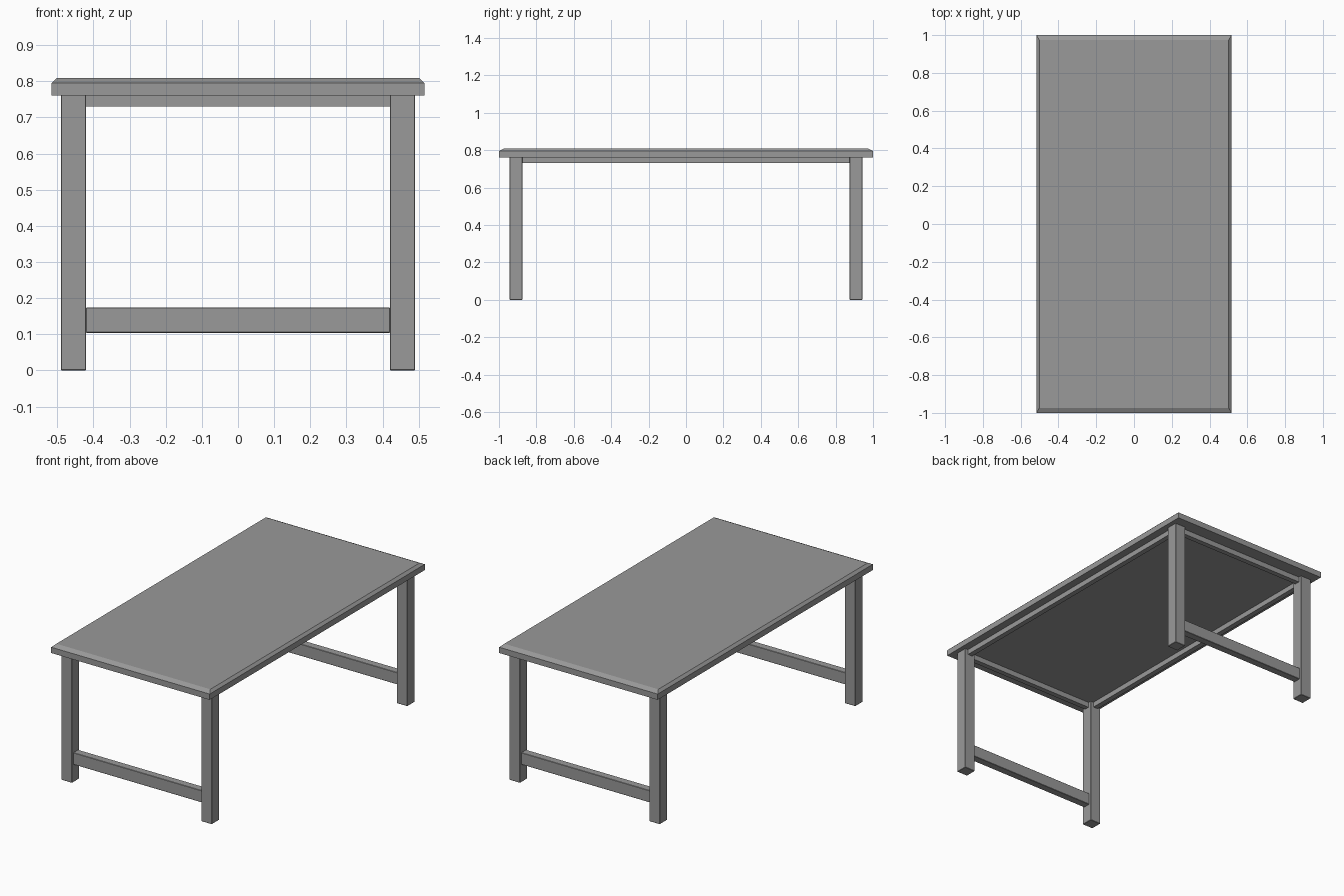
import bpy, bmesh

if "Cube" in bpy.data.objects:
    bpy.data.objects.remove(bpy.data.objects["Cube"])

grey = bpy.data.materials.new("dark_grey")
grey.diffuse_color = (0.32, 0.32, 0.32, 1)
grey.use_nodes = True
grey.node_tree.nodes["Principled BSDF"].inputs["Base Color"].default_value = grey.diffuse_color


def finish(name, bm, location=(0, 0, 0)):
    mesh = bpy.data.meshes.new(name)
    bm.to_mesh(mesh)
    bm.free()
    mesh.materials.append(grey)
    ob = bpy.data.objects.new(name, mesh)
    ob.location = location
    bpy.context.collection.objects.link(ob)


def box(name, center, size, bevel=0.0):
    bm = bmesh.new()
    bmesh.ops.create_cube(bm, size=1)
    bmesh.ops.scale(bm, vec=size, verts=bm.verts)
    if bevel:
        bmesh.ops.bevel(bm, geom=bm.edges[:], offset=bevel, segments=1,
                        affect='EDGES')
    finish(name, bm, center)


def table_top():
    # slab whose upper edge is chamfered inwards
    bm = bmesh.new()
    rings = []
    for hx, hy, z in ((0.516, 1.0, 0.761), (0.516, 1.0, 0.795), (0.501, 0.973, 0.809)):
        rings.append([bm.verts.new((sx * hx, sy * hy, z))
                      for sx, sy in ((-1, -1), (1, -1), (1, 1), (-1, 1))])
    bm.faces.new(rings[0][::-1])
    bm.faces.new(rings[-1])
    for a, b in zip(rings, rings[1:]):
        for i in range(4):
            j = (i + 1) % 4
            bm.faces.new((a[i], a[j], b[j], b[i]))
    finish("table_top", bm)


table_top()

LX, LY = 0.455, 0.909
for s, end in ((-1, "front"), (1, "back")):
    # legs
    for t, side in ((-1, "left"), (1, "right")):
        box(f"{end}_{side}_leg", (t * LX, s * LY, 0.381), (0.07, 0.069, 0.762), 0.002)
    # end apron and low stretcher between the legs
    box(f"{end}_apron", (0, s * LY, 0.746), (0.842, 0.03, 0.032))
    box(f"{end}_stretcher", (0, s * LY, 0.139), (0.842, 0.045, 0.07), 0.002)

# long side aprons
for t, side in ((-1, "left"), (1, "right")):
    box(f"{side}_apron", (t * LX, 0, 0.746), (0.03, 1.754, 0.032))
